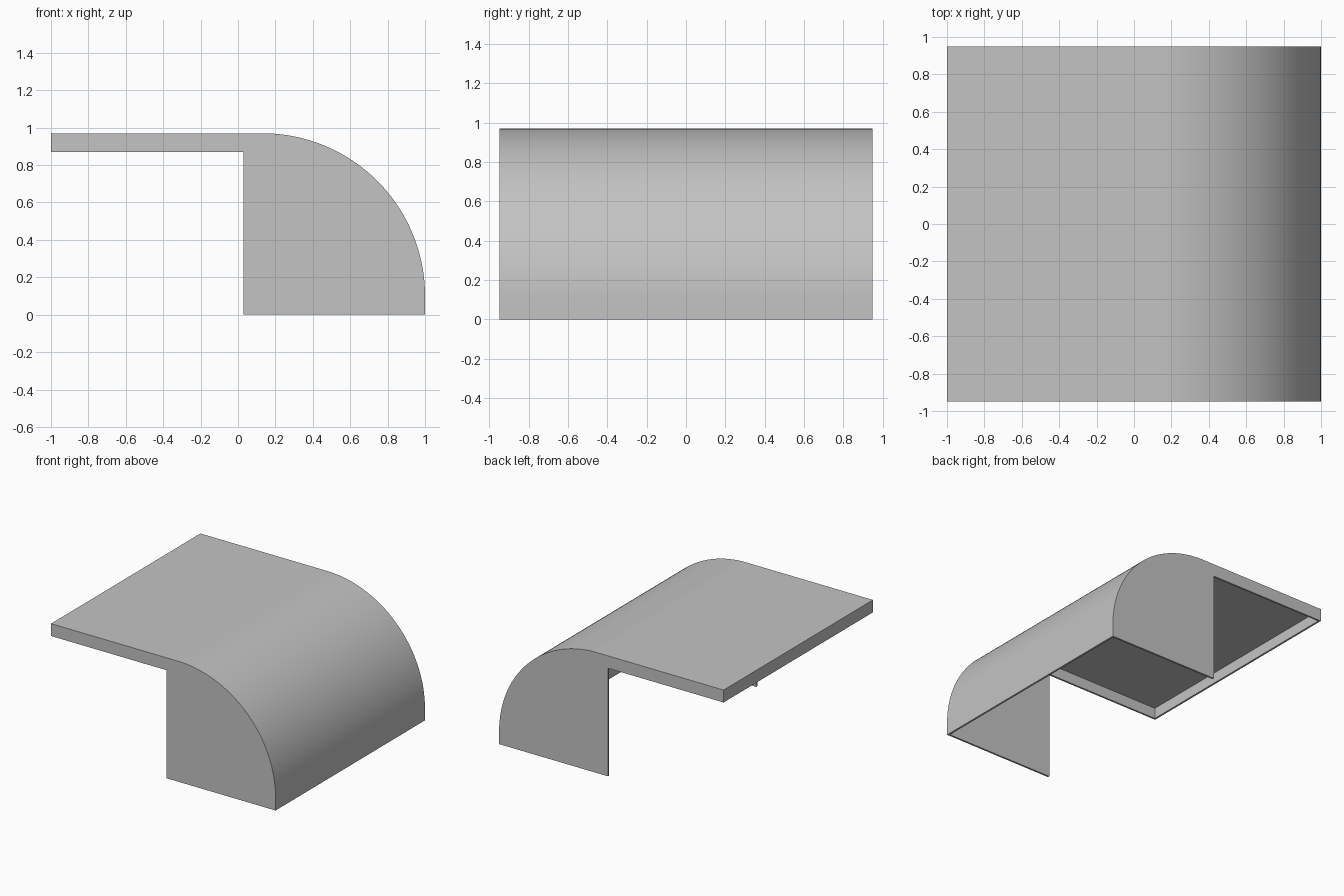
import bpy, bmesh, math

cube = bpy.data.objects.get("Cube")
if cube:
    bpy.data.objects.remove(cube, do_unlink=True)

HALF_WIDTH, TOP, LIP, WALL = 0.95, 0.97, 0.87, 0.015
RADIUS, PANEL_X, STEPS = 0.87, 0.03, 48

# Plain grey shell colour
grey = bpy.data.materials.new("plain_grey")
grey.use_nodes = True
colour = (0.55, 0.55, 0.55, 1)
grey.diffuse_color = colour
grey.node_tree.nodes["Principled BSDF"].inputs["Base Color"].default_value = colour


def outline(inset):
    """Side outline: end lip, flat top, rounded shoulder, then the panel cut-out."""
    points = [(-1 + inset, LIP), (-1 + inset, TOP - inset)]
    for i in range(STEPS + 1):
        a = math.pi / 2 * (1 - i / STEPS)
        r = RADIUS - inset
        points.append((1 - RADIUS + r * math.cos(a), TOP - RADIUS + r * math.sin(a)))
    return points + [(1 - inset, 0), (PANEL_X, 0), (PANEL_X, LIP)]


bm = bmesh.new()


def ring(inset, side):
    y = side * (HALF_WIDTH - inset)
    return [bm.verts.new((x, y, z)) for x, z in outline(inset)]


outer = [ring(0, -1), ring(0, 1)]
inner = [ring(WALL, -1), ring(WALL, 1)]
count = len(outer[0])
last = count - 3

# Outer and inner skins of the roof, shoulder and end lip
for a, b in (outer, inner):
    for i in range(last):
        face = bm.faces.new((a[i], a[i + 1], b[i + 1], b[i]))

# Side panels and their open rims
for o, n in zip(outer, inner):
    bm.faces.new(o)
    bm.faces.new(n)
    for i in range(last, count):
        j = (i + 1) % count
        bm.faces.new((o[i], o[j], n[j], n[i]))

# Bottom rims of the end lip and the rounded wall
for i in (0, last):
    bm.faces.new((outer[0][i], outer[1][i], inner[1][i], inner[0][i]))

bmesh.ops.recalc_face_normals(bm, faces=bm.faces)
mesh = bpy.data.meshes.new("rounded_cover")
bm.to_mesh(mesh)
bm.free()
mesh.materials.append(grey)
cover = bpy.data.objects.new("rounded_cover", mesh)
bpy.context.collection.objects.link(cover)

# Smooth shoulder with crisp edges
bpy.ops.object.select_all(action="DESELECT")
cover.select_set(True)
bpy.context.view_layer.objects.active = cover
bpy.ops.object.shade_smooth_by_angle(angle=math.radians(30))
